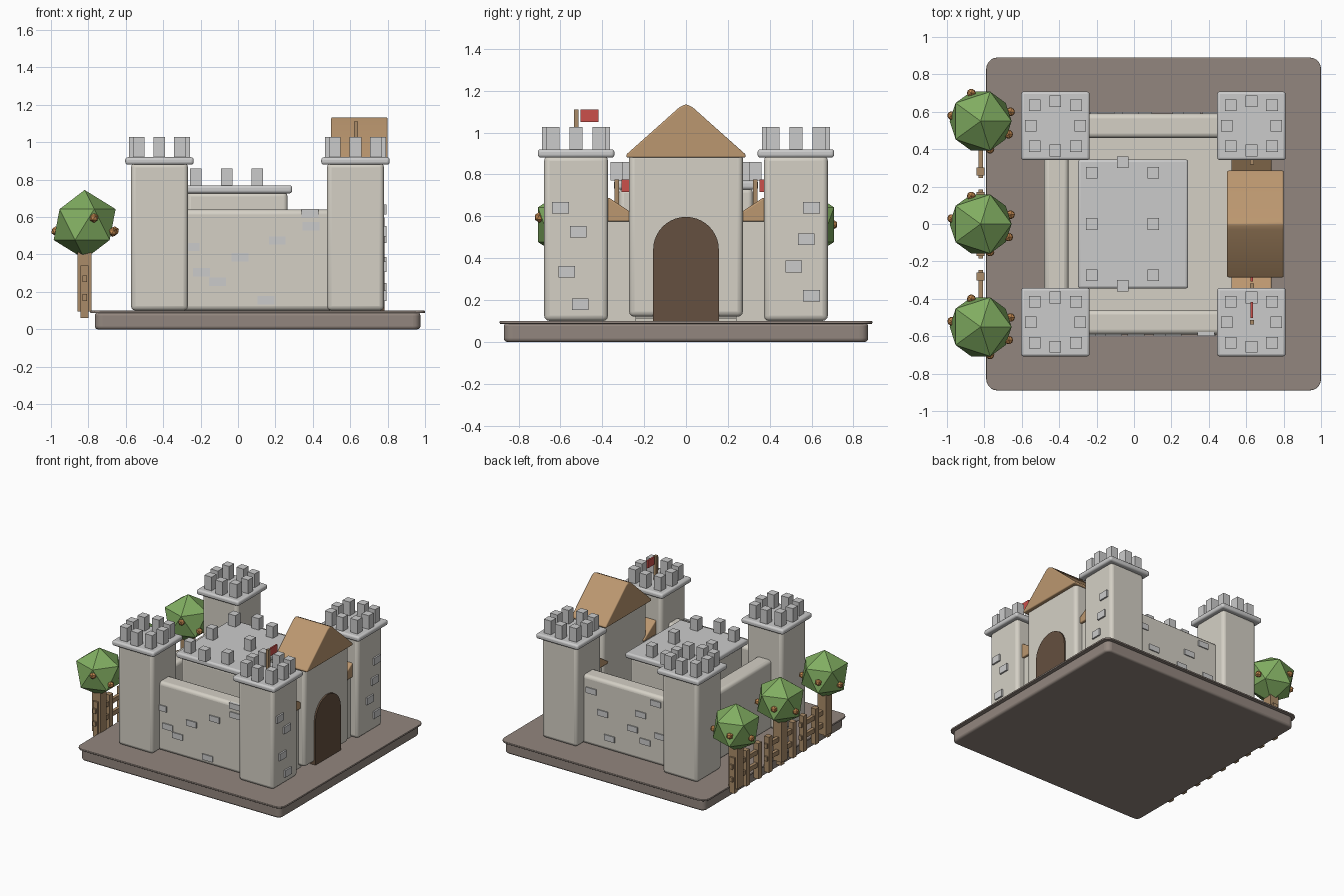
import bpy, math
from mathutils import Vector

if "Cube" in bpy.data.objects:
    bpy.data.objects.remove(bpy.data.objects["Cube"])

def mat(name, c):
    m = bpy.data.materials.new(name)
    m.diffuse_color = (*c, 1)
    m.use_nodes = True
    m.node_tree.nodes["Principled BSDF"].inputs["Base Color"].default_value = m.diffuse_color
    return m

STONE = mat("stone", (.66, .63, .56))
EARTH = mat("earth", (.29, .24, .21))
ROOF = mat("roof", (.50, .31, .16))
WOOD = mat("wood", (.40, .26, .14))
DOOR = mat("door", (.13, .08, .05))
LEAF = mat("leaf", (.22, .42, .12))
FRUIT = mat("fruit", (.55, .25, .08))
RED = mat("red", (.6, .08, .07))

def finish(o, name, m, bevel=0, seg=3):
    o.name = name
    if m:
        o.data.materials.append(m)
    if bevel:
        b = o.modifiers.new("bevel", "BEVEL")
        b.width, b.segments, b.limit_method = bevel, seg, 'ANGLE'
        bpy.context.view_layer.objects.active = o
        bpy.ops.object.shade_smooth_by_angle(angle=math.radians(35))
    return o

def box(name, x, y, z, m=None, bevel=0):
    """Box from (min, max) pairs."""
    bpy.ops.mesh.primitive_cube_add(size=1, location=[sum(p) / 2 for p in (x, y, z)])
    o = bpy.context.object
    for v in o.data.vertices:
        v.co = [v.co[i] * abs(p[1] - p[0]) for i, p in enumerate((x, y, z))]
    return finish(o, name, m, bevel)

def cbox(name, c, s, m=None, bevel=0):
    """Box from centre and size."""
    return box(name, *[(c[i] - s[i] / 2, c[i] + s[i] / 2) for i in range(3)], m, bevel)

def extrude_x(name, prof, x0, x1, m, bevel=0):
    """Prism along x from a (y, z) profile."""
    n = len(prof)
    vs = [(x, y, z) for x in (x0, x1) for y, z in prof]
    fs = [tuple(range(n))[::-1], tuple(range(n, 2 * n))]
    fs += [(i, (i + 1) % n, n + (i + 1) % n, n + i) for i in range(n)]
    me = bpy.data.meshes.new(name)
    me.from_pydata(vs, [], fs)
    o = bpy.data.objects.new(name, me)
    bpy.context.collection.objects.link(o)
    bpy.ops.object.select_all(action='DESELECT')
    o.select_set(True)
    return finish(o, name, m, bevel)

def rounded_plate(name, x, y, z, r, m, bevel):
    """Plate with rounded corners in plan."""
    o = box(name, x, y, z, m)
    w = o.data.attributes.new("bevel_weight_edge", 'FLOAT', 'EDGE')
    for e in o.data.edges:
        a, b = (o.data.vertices[i].co for i in e.vertices)
        w.data[e.index].value = 1.0 if abs(a.z - b.z) > 1e-4 else 0.0
    c = o.modifiers.new("corners", "BEVEL")
    c.width, c.segments, c.limit_method = r, 5, 'WEIGHT'
    return finish(o, name, None, bevel)

# ground plates
rounded_plate("base_slab", (-.765, .975), (-.87, .87), (0, .09), .04, EARTH, .015)
rounded_plate("base_top", (-.79, 1), (-.89, .89), (.086, .1), .06, EARTH, .004)
box("courtyard_floor", (-.40, .55), (-.5, .5), (.095, .115), STONE)

# corner towers with caps and merlons
for tx in (-.42, .628):
    for ty in (-.525, .525):
        cbox("tower", (tx, ty, .495), (.305, .305, .79), STONE, .025)
        cbox("tower_cap", (tx, ty, .90), (.366, .366, .04), None, .014)
        for i in (-1, 0, 1):
            for j in (-1, 0, 1):
                if i or j:
                    d = .11 if i and j else .132
                    cbox("merlon", (tx + i * d, ty + j * d, .97), (.062, .062, .115))

# curtain walls
for s in (-1, 1):
    cbox("side_wall", (.1, s * .525, .37), (.82, .13, .54), STONE, .025)
box("rear_wall", (-.48, -.35), (-.45, .45), (.1, .64), STONE, .025)

# keep
box("keep", (-.275, .265), (-.32, .32), (.1, .735), STONE, .025)
box("keep_cap", (-.30, .29), (-.345, .345), (.727, .77), None, .014)
for x, ys in ((-.225, (-.275, 0, .275)), (-.06, (-.33, .33)), (.103, (-.275, 0, .275))):
    for y in ys:
        cbox("keep_merlon", (x, y, .815), (.062, .062, .09))

# gatehouse, roof and arched door
box("gatehouse", (.53, .772), (-.272, .272), (.12, .9), STONE, .025)
extrude_x("gate_roof", [(-.285, .88), (.285, .88), (.285, .895), (.03, 1.122),
                        (0, 1.135), (-.03, 1.122), (-.285, .895)], .498, .80, ROOF, .03)
arch = [(.157 * math.cos(a), .44 + .157 * math.sin(a))
        for a in [math.pi * i / 20 for i in range(21)]]
extrude_x("door", [(-.157, .1), (.157, .1)] + arch, .70, .784, DOOR)

# lower links beside the gatehouse, with small roofs and flags
def flag(x, y, z0, z1, ln, h):
    cbox("flag_pole", (x, y, (z0 + z1) / 2), (.022, .022, z1 - z0), WOOD)
    box("flag", (x - .006, x + .006), (y + .022, y + .022 + ln), (z1 - h, z1), RED)

for s in (-1, 1):
    cbox("gate_link", (.63, s * .34, .34), (.17, .2, .49), STONE)
    c = s * .37
    extrude_x("link_roof", [(c - .15, .575), (c + .15, .575), (c + .15, .59),
                            (c, .69), (c - .15, .59)], .52, .735, ROOF, .02)
    flag(.63, s * .33, .62, .775, .07, .06)
flag(.63, -.525, .9, 1.11, .085, .06)

# raised bricks on walls and gate-side towers
front = [(-.25, .44), (-.195, .305), (-.11, .255), (.01, .385), (.15, .155),
         (.21, .475), (.39, .55), (.385, .62)]
back = [(.41, .53), (.31, .38), (-.02, .46), (.05, .33), (-.06, .255), (-.19, .33),
        (.25, .2), (-.15, .58)]
for s, pts in ((-1, front), (1, back)):
    for x, z in pts:
        cbox("wall_brick", (x, s * .588, z), (.09, .02, .045))
for y, z in [(-.6, .64), (-.515, .525), (-.57, .335), (-.505, .18),
             (.6, .64), (.575, .49), (.515, .36), (.6, .22)]:
    cbox("tower_brick", (.782, y, z), (.022, .08, .055))

# trees with fruit
for ty in (-.55, 0, .55):
    cbox("trunk", (-.82, ty, .26), (.075, .075, .33), WOOD)
    bpy.ops.mesh.primitive_ico_sphere_add(subdivisions=1, radius=.185, location=(-.82, ty, .56))
    finish(bpy.context.object, "tree_crown", LEAF)
    for f in [(-.155, .03, -.035), (.16, .05, -.035), (.05, -.15, .035),
              (-.05, .15, 0), (.15, -.07, -.04)]:
        bpy.ops.mesh.primitive_ico_sphere_add(subdivisions=1, radius=.026,
                                              location=Vector((-.82, ty, .56)) + Vector(f))
        finish(bpy.context.object, "fruit", FRUIT)

# fence panels
for py in (-.43, 0, .43):
    for d in (-.15, 0, .15):
        cbox("fence_post", (-.82, py + d, .2), (.042, .042, .28), WOOD)
    for z in (.17, .27):
        cbox("fence_rail", (-.82, py, z), (.025, .37, .035), WOOD)
